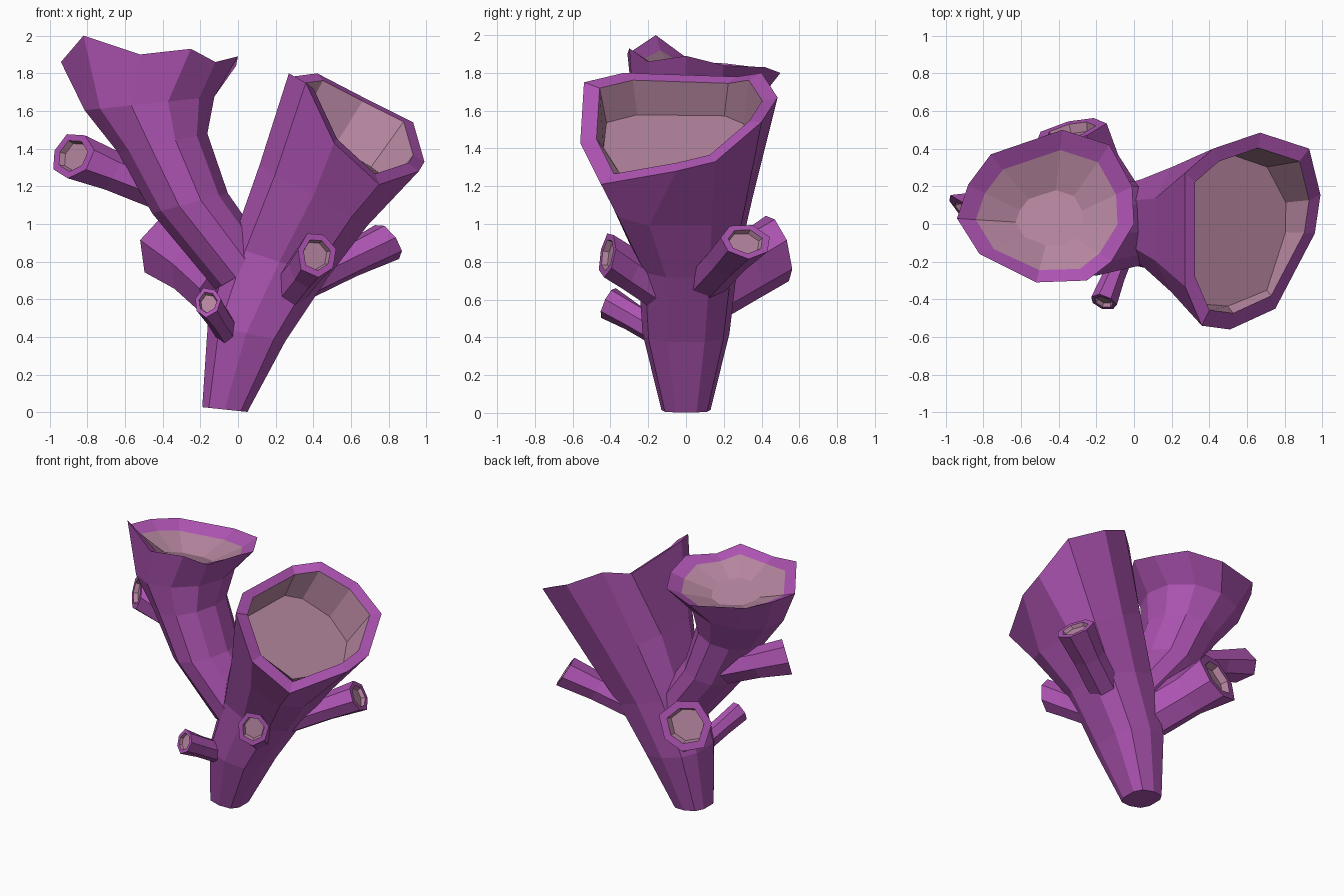
import bpy, bmesh, math, random
from mathutils import Vector

random.seed(4)
cube = bpy.data.objects.get("Cube")
if cube:
    bpy.data.objects.remove(cube, do_unlink=True)


def material(name, rgb):
    m = bpy.data.materials.new(name)
    m.use_nodes = True
    m.diffuse_color = (*rgb, 1)
    m.node_tree.nodes["Principled BSDF"].inputs["Base Color"].default_value = (*rgb, 1)
    return m


PURPLE = material("purple_skin", (0.415, 0.087, 0.44))
PINK = material("dusky_pink_lining", (0.46, 0.235, 0.345))


def ring(centre, normal, side, ru, rv, n, phase=0.0, jitter=0.0, power=1.0):
    """Loop around a centre, facing along the normal; power below 1 makes it boxier."""
    normal, c = Vector(normal).normalized(), Vector(centre)
    v = Vector(side).normalized()
    u = v.cross(normal).normalized()
    v = normal.cross(u)
    pts = []
    for i in range(n):
        a = math.radians(phase) + math.tau * i / n
        k = 1 + random.uniform(-jitter, jitter)
        x, y = (math.copysign(abs(w) ** power, w) for w in (math.cos(a), math.sin(a)))
        pts.append(c + u * (ru * k * x) + v * (rv * k * y))
    return pts


def hollow_tube(name, outer, axis, cup):
    """Loft the outer loops, then step inward through the cup: (scale, depth)."""
    rim = [Vector(p) for p in outer[-1]]
    mid = sum(rim, Vector()) / len(rim)
    axis = Vector(axis).normalized()
    inner = []
    for scale, depth in cup:
        loop = []
        for p in rim:
            d = p - mid
            # flatten the uneven rim as the cup gets deeper
            d -= axis * d.dot(axis) * min(1, depth * 5)
            loop.append(mid + d * scale - axis * depth)
        inner.append(loop)
    bm = bmesh.new()
    loops = [[bm.verts.new(p) for p in l] for l in list(outer) + inner]
    n = len(rim)
    for k in range(len(loops) - 1):
        a, b = loops[k], loops[k + 1]
        for i in range(n):
            j = (i + 1) % n
            f = bm.faces.new((a[i], a[j], b[j], b[i]))
            f.material_index = 1 if k >= len(outer) else 0
    bm.faces.new(loops[0][::-1])
    bm.faces.new(loops[-1]).material_index = 1
    me = bpy.data.meshes.new(name)
    bm.to_mesh(me)
    bm.free()
    me.materials.append(PURPLE)
    me.materials.append(PINK)
    ob = bpy.data.objects.new(name, me)
    bpy.context.collection.objects.link(ob)


def lean(t):
    return (math.sin(math.radians(t)), 0, math.cos(math.radians(t)))


def trunk(name, sections, rim, phase, power, axis, cup):
    """Large tube: sections are (centre, lean, x radius, y radius)."""
    loops = [ring(c, lean(t), (0, 1, 0), rx, ry, len(rim), phase, 0, power)
             for c, t, rx, ry in sections]
    hollow_tube(name, loops + [rim], axis, cup)


# Main trunk, leaning to the left side with a wide slanted mouth
trunk("main_tube",
      [((-0.07, 0, 0.015), 6, 0.125, 0.13),
       ((0.045, 0, 0.42), 12, 0.218, 0.23),
       ((0.22, 0.01, 0.80), 18, 0.28, 0.265),
       ((0.40, -0.03, 1.15), 29, 0.34, 0.385)],
      [(0.99, 0.155, 1.33), (0.93, 0.40, 1.54), (0.67, 0.485, 1.67),
       (0.42, 0.40, 1.80), (0.27, 0.27, 1.78), (0.27, -0.33, 1.80),
       (0.36, -0.54, 1.75), (0.51, -0.56, 1.43), (0.75, -0.45, 1.21),
       (0.96, -0.05, 1.28)],
      18, 0.72, (0.53, 0, 0.85), [(0.84, 0.0), (0.77, 0.18)])

# Second trunk, leaning the other way with a flared, wavy mouth
trunk("flared_tube",
      [((0.03, 0.0, 0.74), -30, 0.175, 0.22),
       ((-0.255, -0.01, 1.11), -15, 0.21, 0.275),
       ((-0.40, 0.0, 1.43), -12, 0.245, 0.285),
       ((-0.47, 0.04, 1.64), -6, 0.35, 0.335)],
      [(0.0, 0.0, 1.89), (-0.01, 0.20, 1.84), (-0.13, 0.42, 1.83),
       (-0.38, 0.50, 1.80), (-0.76, 0.37, 1.83), (-0.88, 0.21, 1.85),
       (-0.94, 0.03, 1.86), (-0.82, -0.16, 2.0), (-0.52, -0.31, 1.90),
       (-0.25, -0.30, 1.93), (-0.12, -0.20, 1.86)],
      -8, 1.0, (0, 0.35, 1), [(0.80, 0.05), (0.38, 0.14)])

# Side shoots: base, mouth centre, mouth facing, mouth height and width radii
SHOOTS = {
    "small_front_shoot": ((-0.05, -0.13, 0.42), (-0.16, -0.415, 0.585), (-0.25, -0.85, 0.4), 0.085, 0.075),
    "front_shoot": ((0.28, -0.15, 0.665), (0.42, -0.415, 0.84), (0.35, -0.9, 0.15), 0.125, 0.115),
    "left_shoot": ((0.34, 0.10, 0.685), (0.80, 0.31, 0.91), (0.75, 0.3, 0.5), 0.105, 0.145),
    "back_shoot": ((-0.08, 0.10, 0.64), (-0.335, 0.495, 0.87), (-0.25, 0.9, 0.28), 0.195, 0.185),
    "right_shoot": ((-0.42, 0.08, 1.18), (-0.88, 0.04, 1.365), (-0.72, -0.65, 0.25), 0.12, 0.16),
}
for name, (base, mouth, facing, rh, rw) in SHOOTS.items():
    b, m, f = Vector(base), Vector(mouth), Vector(facing).normalized()
    d = (m - b).normalized()
    side = Vector((0, 0, 1)).cross(f)
    loops = [ring(b, d, side, rh * 0.9, rw * 0.82, 7),
             ring(b.lerp(m, 0.55), d + f * 0.3, side, rh * 0.9, rw * 0.82, 7),
             ring(m, f, side, rh, rw, 7, 0, 0.09)]
    hollow_tube(name, loops, f, [(0.7, 0.0), (0.62, rh * 0.25)])
